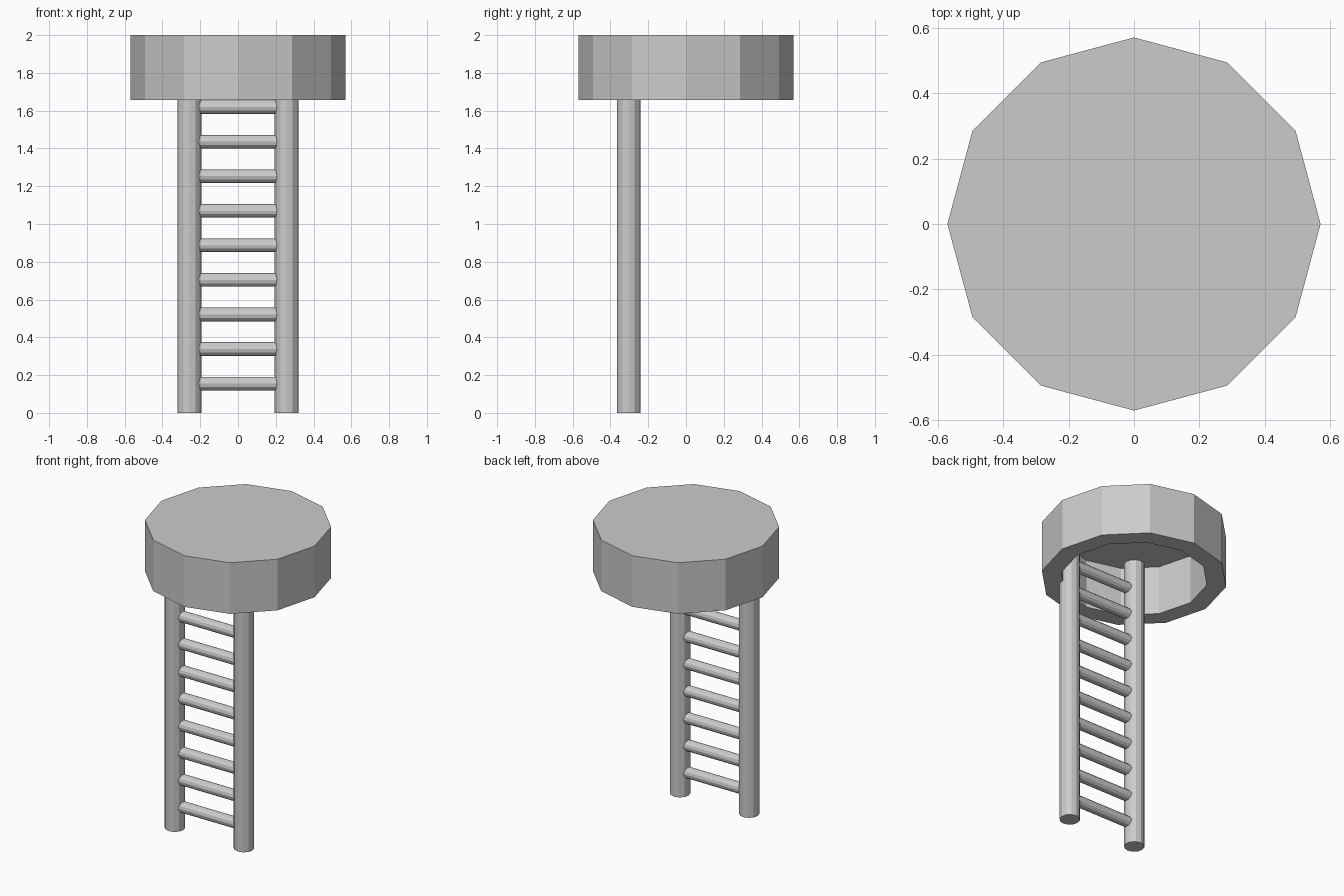
import bpy, math

if "Cube" in bpy.data.objects:
    bpy.data.objects.remove(bpy.data.objects["Cube"])

SIDES = 12
TOP, CAP_BOTTOM, CEILING = 2.0, 1.656, 1.985
LEG_X, LEG_Y, LEG_R = 0.257, -0.304, 0.0625


def cylinder(name, radius, length, location, rotation=(0, 0, 0)):
    # vertices lie on the axes of the cross-section
    bpy.ops.mesh.primitive_cylinder_add(vertices=SIDES, radius=radius, depth=length,
                                        location=location, rotation=rotation)
    obj = bpy.context.object
    obj.name = name
    return obj


# Seat: twelve-sided cap, hollow underneath, lathed from a short profile
profile = [(0.57, TOP), (0.57, CAP_BOTTOM), (0.45, CAP_BOTTOM), (0.45, CEILING)]
n = len(profile)
verts = [(r * math.cos(i * math.tau / SIDES), r * math.sin(i * math.tau / SIDES), z)
         for r, z in profile for i in range(SIDES)]
faces = [tuple(range(SIDES)), tuple(reversed(range((n - 1) * SIDES, n * SIDES)))]
for k in range(n - 1):
    for i in range(SIDES):
        j = (i + 1) % SIDES
        a, b = k * SIDES, (k + 1) * SIDES
        faces.append((a + j, a + i, b + i, b + j))
mesh = bpy.data.meshes.new("cap")
mesh.from_pydata(verts, [], faces)
bpy.context.collection.objects.link(bpy.data.objects.new("cap", mesh))

# Ladder rails, running up to the ceiling of the cap
for side, label in ((-1, "left"), (1, "right")):
    cylinder(f"{label}_rail", LEG_R, CEILING, (side * LEG_X, LEG_Y, CEILING / 2))

# Ten rungs between the rails, the highest hidden inside the cap
for i in range(10):
    cylinder(f"rung_{i + 1}", 0.036, 2 * LEG_X, (0, LEG_Y, 0.155 + i * 0.183),
             (0, math.pi / 2, 0))
